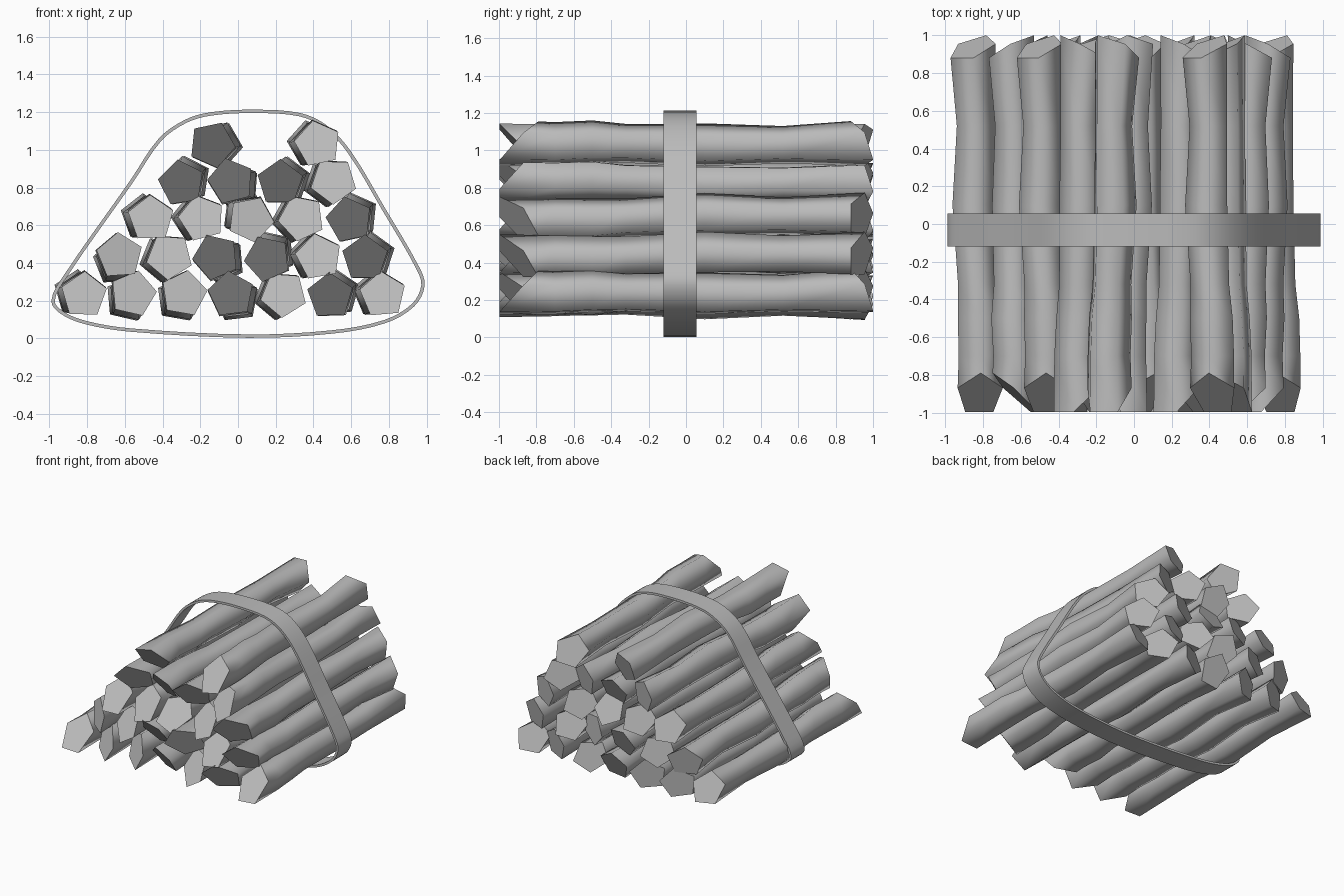
import bpy, bmesh
from math import sin, cos, radians, pi
from mathutils import Vector
from mathutils.geometry import interpolate_bezier

cube = bpy.data.objects.get("Cube")
if cube:
    bpy.data.objects.remove(cube, do_unlink=True)

grey = bpy.data.materials.new("plain grey")
grey.use_nodes = True
grey.diffuse_color = (0.5, 0.5, 0.5, 1)
grey.node_tree.nodes["Principled BSDF"].inputs["Base Color"].default_value = (0.5, 0.5, 0.5, 1)


def add_object(name, bm):
    """Keep edges sharp where they are hard or border a flat face."""
    bmesh.ops.recalc_face_normals(bm, faces=bm.faces)
    for edge in bm.edges:
        edge.smooth = (edge.calc_face_angle() < radians(80)
                       and all(face.smooth for face in edge.link_faces))
    mesh = bpy.data.meshes.new(name)
    bm.to_mesh(mesh)
    bm.free()
    mesh.materials.append(grey)
    bpy.context.collection.objects.link(bpy.data.objects.new(name, mesh))


# Log rings: y, radius, drift along the spin direction, sideways drift
RINGS = [(-0.905, 0.126, 0.0, 0.008), (-0.7, 0.122, 0.0, 0.01), (-0.5, 0.122, 0.01, 0.005),
         (-0.32, 0.11, 0.005, -0.005), (0.1, 0.12, 0.0, -0.025),
         (0.52, 0.106, 0.0, -0.015), (0.935, 0.126, 0.01, -0.03)]
SIDES = 5


def add_log(name, x, z, spin):
    """Crooked five-sided log along y with both ends cut at a slant."""
    bm = bmesh.new()
    spin = radians(spin)
    rings = []
    for n, (y, radius, along, side) in enumerate(RINGS):
        cx = x + along * cos(spin) + side * sin(spin)
        cz = z + along * sin(spin) - side * cos(spin)
        ring = []
        for i in range(SIDES):
            turn = 2 * pi * i / SIDES
            yy = y
            if n == 0:
                yy += 0.115 * cos(turn)
            elif n == len(RINGS) - 1:
                yy -= 0.066 * cos(turn - pi / SIDES)
            ring.append(bm.verts.new((cx + radius * cos(spin + turn), yy,
                                      cz + radius * sin(spin + turn))))
        rings.append(ring)
    for a, b in zip(rings, rings[1:]):
        for i in range(SIDES):
            j = (i + 1) % SIDES
            bm.faces.new((a[i], a[j], b[j], b[i])).smooth = True
    for ring in (rings[0], rings[-1]):
        bm.faces.new(ring)
    add_object(name, bm)


# Stacked rows: height, then (x, spin) of each log
ROWS = [
    (0.23, [(-0.825, 88), (-0.56, 149), (-0.29, 152), (-0.03, -119), (0.235, 122),
            (0.495, -52), (0.76, 95)]),
    (0.43, [(-0.63, 166), (-0.37, 122), (-0.11, -103), (0.16, -30), (0.42, 100), (0.68, -54)]),
    (0.635, [(-0.47, 92), (-0.20, 105), (0.06, 65), (0.33, 115), (0.595, -42)]),
    (0.83, [(-0.295, -45), (-0.03, -112), (0.23, -55), (0.50, 125)]),
    (1.03, [(-0.13, -78), (0.415, 102)]),
]
for r, (height, logs) in enumerate(ROWS):
    for c, (x, spin) in enumerate(logs):
        add_log(f"log_row_{r + 1}_{c + 1}", x, height, spin)

# Strap around the bundle: smooth closed outline in x and z
OUTLINE = [(-0.99, 0.2), (-0.94, 0.13), (-0.81, 0.075), (-0.57, 0.035), (0.05, 0.003),
           (0.5, 0.025), (0.78, 0.08), (0.935, 0.17), (0.99, 0.28), (0.96, 0.38),
           (0.78, 0.69), (0.6, 0.99), (0.47, 1.13), (0.33, 1.195), (0.09, 1.213),
           (-0.14, 1.2), (-0.28, 1.16), (-0.42, 1.06), (-0.57, 0.84), (-0.92, 0.34)]
points = [Vector((x, 0, z)) for x, z in OUTLINE]
count = len(points)
path = []
for i in range(count):
    before, p, q, after = (points[(i + k) % count] for k in (-1, 0, 1, 2))
    reach = (q - p).length / 3
    path += interpolate_bezier(p, p + (q - before).normalized() * reach,
                               q - (after - p).normalized() * reach, q, 5)[:-1]

bm = bmesh.new()
sections = []
for i, p in enumerate(path):
    tangent = (path[(i + 1) % len(path)] - path[i - 1]).normalized()
    inner = p + Vector((-tangent.z, 0, tangent.x)) * 0.018
    sections.append([bm.verts.new((v.x, y, v.z)) for v, y in
                     ((p, -0.12), (p, 0.055), (inner, 0.055), (inner, -0.12))])
for i, a in enumerate(sections):
    b = sections[(i + 1) % len(sections)]
    for k in range(4):
        m = (k + 1) % 4
        bm.faces.new((a[k], a[m], b[m], b[k])).smooth = True
add_object("strap", bm)
